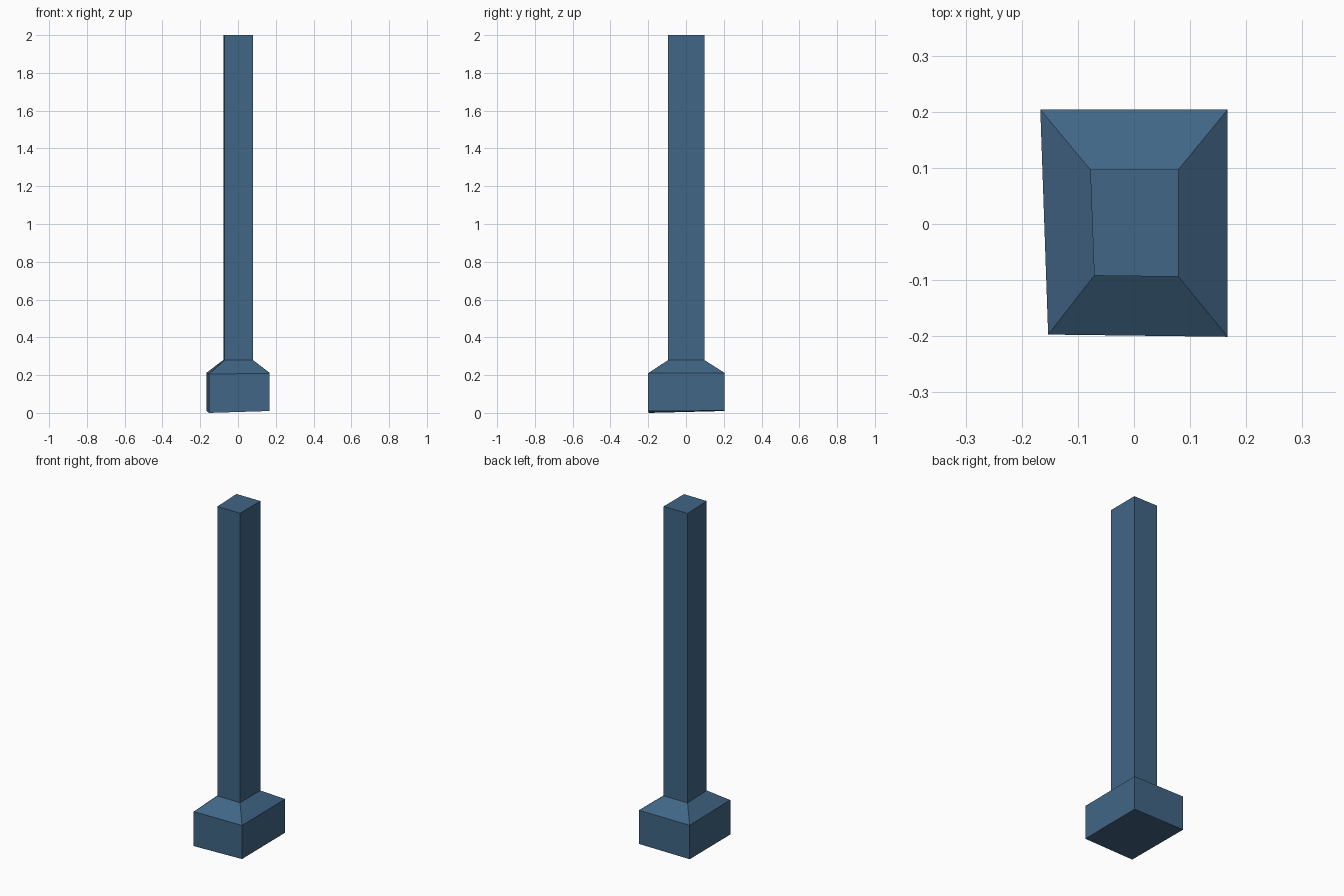
import bpy, bmesh

if "Cube" in bpy.data.objects:
    bpy.data.objects.remove(bpy.data.objects["Cube"])

blue = bpy.data.materials.new("steel blue")
blue.diffuse_color = (0.053, 0.133, 0.238, 1)
blue.use_nodes = True
blue.node_tree.nodes["Principled BSDF"].inputs["Base Color"].default_value = blue.diffuse_color

# slightly skewed outlines: front left, front right, back right, back left
BASE = [(-0.153, -0.197), (0.167, -0.201), (0.167, 0.204), (-0.167, 0.204)]
SHAFT = [(-0.071, -0.092), (0.079, -0.094), (0.079, 0.097), (-0.078, 0.097)]


def loft(name, rings):
    """Stack four-sided rings (outline, corner heights) into a closed solid."""
    bm = bmesh.new()
    loops = [[bm.verts.new((x, y, z)) for (x, y), z in zip(o, hs)] for o, hs in rings]
    for a, b in zip(loops, loops[1:]):
        for i in range(4):
            j = (i + 1) % 4
            bm.faces.new((a[i], a[j], b[j], b[i]))
    bm.faces.new(loops[0][::-1])
    bm.faces.new(loops[-1])
    bmesh.ops.recalc_face_normals(bm, faces=bm.faces)
    me = bpy.data.meshes.new(name)
    bm.to_mesh(me)
    bm.free()
    me.materials.append(blue)
    ob = bpy.data.objects.new(name, me)
    bpy.context.collection.objects.link(ob)


# footing block, sloped collar and tall shaft as one continuous solid
loft("post", [
    (BASE, (0.0, 0.01, 0.012, 0.01)),
    (BASE, (0.205, 0.21, 0.212, 0.212)),
    (SHAFT, (0.28,) * 4),
    (SHAFT, (2.0,) * 4),
])
